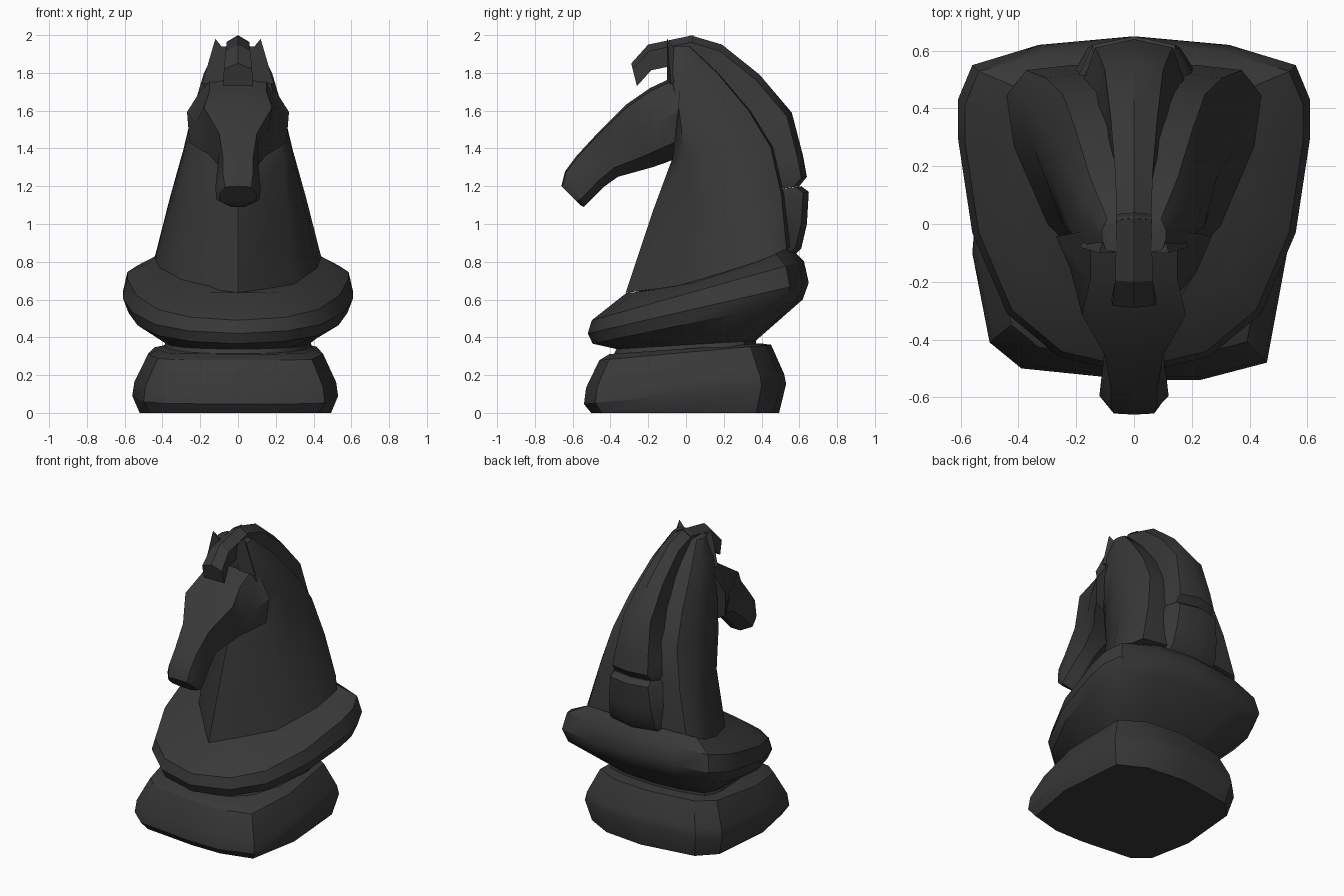
import bpy
import bmesh
import math
from mathutils import Vector

default_cube = bpy.data.objects.get("Cube")
if default_cube:
    bpy.data.objects.remove(default_cube, do_unlink=True)

charcoal = bpy.data.materials.new("charcoal")
charcoal.use_nodes = True
colour = (0.04, 0.04, 0.04, 1)
charcoal.diffuse_color = colour
charcoal.node_tree.nodes["Principled BSDF"].inputs["Base Color"].default_value = colour


def finish(bm, name, angle):
    """Turn a bmesh into a named, shaded object."""
    bmesh.ops.recalc_face_normals(bm, faces=bm.faces[:])
    mesh = bpy.data.meshes.new(name)
    bm.to_mesh(mesh)
    bm.free()
    mesh.materials.append(charcoal)
    part = bpy.data.objects.new(name, mesh)
    bpy.context.collection.objects.link(part)
    bpy.ops.object.select_all(action="DESELECT")
    part.select_set(True)
    bpy.context.view_layer.objects.active = part
    bpy.ops.object.shade_smooth_by_angle(angle=math.radians(angle))


def loft(name, rings, angle):
    """Skin a row of closed rings and cap both ends."""
    bm = bmesh.new()
    loops = [[bm.verts.new(point) for point in ring] for ring in rings]
    for lower, upper in zip(loops, loops[1:]):
        for i in range(len(lower)):
            bm.faces.new((lower[i - 1], lower[i], upper[i], upper[i - 1]))
    bm.faces.new(loops[0])
    bm.faces.new(loops[-1])
    finish(bm, name, angle)


def mirrored(half):
    """Complete a ring from its +x half, sharing points on the centre plane."""
    return half + [(-point[0], *point[1:]) for point in reversed(half) if point[0] > 0]


def lifted(flat, height, tilt, bend):
    """Raise a flat ring onto a surface that tilts and curves along y."""
    return [(x, y, height + tilt * y + bend * y * y) for x, y in flat]


def slab(name, outline, levels, angle):
    """Stack copies of an outline; each level has scale, y shift, height, tilt, bend."""
    rings = []
    for scale, shift, height, tilt, bend in levels:
        flat = [(x * scale, y * scale + shift) for x, y in outline]
        rings.append(lifted(flat, height, tilt, bend))
    loft(name, rings, angle)


# Foot block, with one clipped front corner
foot = [(0, -.54), (.23, -.54), (.46, -.48), (.53, -.1), (.49, .4), (.3, .5),
        (0, .53), (-.4, .47), (-.52, .35), (-.56, -.1), (-.5, -.41), (-.39, -.5)]
slab("foot_block", foot, [(.93, 0, 0, 0, 0), (1, 0, .1, .1, 0), (.98, 0, .17, .07, 0),
                          (.85, 0, .32, .09, 0), (.75, 0, .34, .07, 0)], angle=32)

# Tilted collar with a narrow waist beneath it
collar = [(0, -.52), (.26, -.46), (.44, -.31), (.56, -.03), (.61, .3),
          (.61, .43), (.56, .55), (.33, .62), (0, .65)]
slab("collar", mirrored(collar),
     [(.65, -.05, .32, .05, 0), (.63, -.04, .36, .06, 0), (.95, 0, .47, .21, 0),
      (1, 0, .54, .23, 0), (.96, 0, .63, .28, 0), (.74, .07, .68, .22, .25)], angle=34)

# Neck: keeled at the chest, squarer towards the crown
neck_levels = [  # height, tilt, bend, front, back, half width, squareness
    (.68, .22, .25, -.32, .55, .44, 0), (1.1, .1, 0, -.17, .52, .36, .2),
    (1.36, .1, 0, -.07, .46, .29, .8), (1.6, 0, 0, -.06, .34, .24, 1),
    (1.8, 0, 0, -.1, .17, .18, 1), (1.94, 0, 0, -.1, .02, .11, 1)]
neck_rings = []
for height, tilt, bend, front, back, width, square in neck_levels:
    section = [(0, 0), (.68 + .2 * square, .36 - .3 * square),
               (.95 + .05 * square, .68 - .3 * square),
               (1, .88 - .2 * square), (.85, .98), (.5, 1), (0, 1)]
    half = [(u * width, front + v * (back - front)) for u, v in section]
    neck_rings.append(mirrored(lifted(half, height, tilt, bend)))
loft("neck", neck_rings, angle=45)

# Head: sections run from brow line to jaw line, poll to muzzle
head_sections = [  # brow y and z, jaw y and z, brow and cheek half widths
    (-.02, 1.8, -.07, 1.34, .15, .27), (-.19, 1.72, -.12, 1.32, .15, .22),
    (-.32, 1.63, -.18, 1.3, .18, .16), (-.46, 1.49, -.36, 1.25, .1, .1),
    (-.58, 1.36, -.43, 1.2, .08, .11), (-.64, 1.28, -.54, 1.09, .08, .12),
    (-.66, 1.2, -.56, 1.1, .07, .1)]
head_rings = []
for brow_y, brow_z, jaw_y, jaw_z, brow_width, cheek_width in head_sections:
    brow, jaw = Vector((0, brow_y, brow_z)), Vector((0, jaw_y, jaw_z))
    across = [(0, 0), (brow_width, .04), (cheek_width, .45),
              (cheek_width * .95, .8), (cheek_width * .3, 1), (0, 1)]
    head_rings.append(mirrored([(x, *brow.lerp(jaw, t).yz) for x, t in across]))
loft("head", head_rings, angle=28)

# Pointed ears on the front corners of the crown
for side, name in ((1, "left_ear"), (-1, "right_ear")):
    bm = bmesh.new()
    for x, y, z in ((.12, -.1, 1.98), (.19, -.08, 1.74), (.07, -.1, 1.76),
                    (.07, -.1, 1.92), (.08, .04, 1.8)):
        bm.verts.new((side * x, y, z))
    bmesh.ops.convex_hull(bm, input=bm.verts[:])
    finish(bm, name, angle=20)


# Mane: a ridged crest that widens downwards and sinks towards the neck's core
def mane(name, crest, depth):
    core = Vector((0, -.1, 1.1))
    rings = []
    for y, z in crest:
        drop = 2 - z
        ridge = Vector((0, y, z))
        shoulder, root = ridge.lerp(core, .04), ridge.lerp(core, depth)
        rings.append(mirrored([(0, y, z), (.06 + .1 * drop, *shoulder.yz),
                               (.05 + .19 * drop, *root.yz), (0, *root.yz)]))
    loft(name, rings, angle=32)


mane("forelock", [(-.29, 1.85), (-.2, 1.95), (.04, 2)], depth=.16)
mane("upper_mane", [(.02, 2), (.19, 1.95), (.39, 1.79), (.56, 1.59),
                    (.62, 1.36), (.64, 1.25), (.6, 1.2)], depth=.26)
mane("lower_mane", [(.61, 1.2), (.65, 1.17), (.64, 1), (.61, .87), (.57, .83)], depth=.23)
